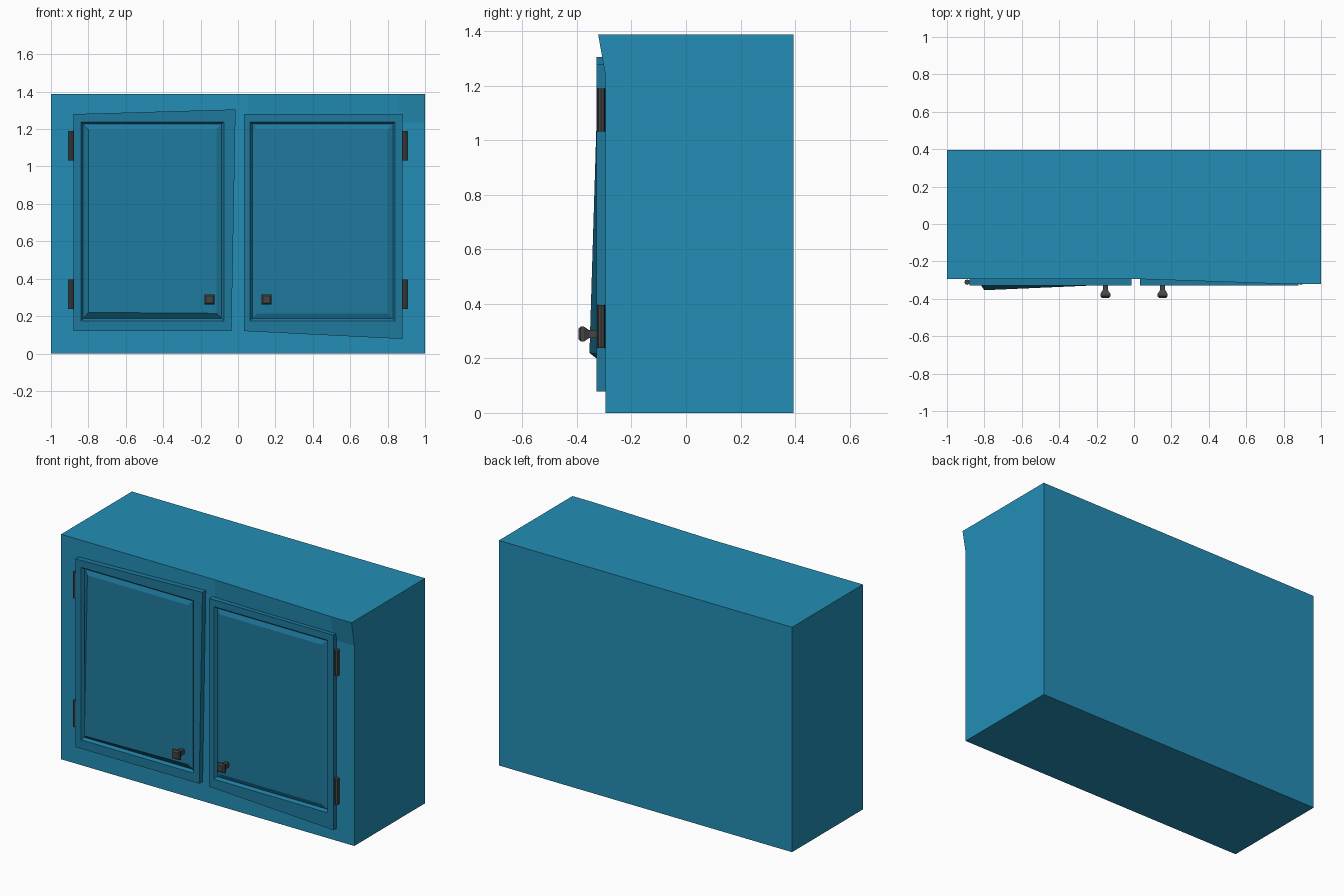
import bpy, bmesh
from mathutils import Vector

if "Cube" in bpy.data.objects:
    bpy.data.objects.remove(bpy.data.objects["Cube"])


def material(name, color):
    m = bpy.data.materials.new(name)
    m.diffuse_color = (*color, 1)
    m.use_nodes = True
    m.node_tree.nodes["Principled BSDF"].inputs["Base Color"].default_value = m.diffuse_color
    return m


BLUE = material("blue_paint", (0.017, 0.27, 0.465))
DOOR_BLUE = material("door_paint", (0.013, 0.195, 0.345))
METAL = material("dark_metal", (0.06, 0.06, 0.06))
FRONT = -0.295


def finish(bm, name, mat):
    bmesh.ops.recalc_face_normals(bm, faces=bm.faces)
    me = bpy.data.meshes.new(name)
    bm.to_mesh(me)
    bm.free()
    ob = bpy.data.objects.new(name, me)
    me.materials.append(mat)
    bpy.context.collection.objects.link(ob)
    return ob


def skin(bm, rings):
    """Bridge a list of equal-length point rings and cap both ends."""
    vs = [[bm.verts.new(p) for p in r] for r in rings]
    n = len(vs[0])
    for a, b in zip(vs, vs[1:]):
        for i in range(n):
            j = (i + 1) % n
            bm.faces.new((a[i], a[j], b[j], b[i]))
    bm.faces.new(vs[0])
    bm.faces.new(vs[-1])


def rect(x0, x1, z0, z1, y):
    return [Vector(p) for p in ((x0, y, z0), (x1, y, z0), (x1, y, z1), (x0, y, z1))]


# Cabinet body: cut box whose upper right front edge leans forward
bm = bmesh.new()
skin(bm, [rect(-1, 1, 0, 1.387, FRONT), rect(-1, 1, 0, 1.387, 0.395)])
for co, no in (((0.05, 0, 0), (1, 0, 0)), ((0.86, 0, 0), (1, 0, 0)),
               ((0, 0, 1.235), (0, 0, 1))):
    bmesh.ops.bisect_plane(bm, geom=bm.verts[:] + bm.edges[:] + bm.faces[:],
                           plane_co=co, plane_no=no)
for v in bm.verts:
    if v.co.y < 0 and v.co.z > 1.3 and v.co.x > 0.5:
        v.co.y = -0.322
finish(bm, "cabinet_body", BLUE)


# Doors: slab, frame, groove and raised panel, with a few crooked corners
def door(name, x0, x1, panel, outer_shift, panel_shift):
    z0, z1 = 0.12, 1.28
    p0, p1, q0, q1 = panel
    rings = [rect(x0, x1, z0, z1, FRONT), rect(x0, x1, z0, z1, -0.328)]
    for inset, y in ((0, -0.328), (0.012, -0.312), (0.04, -0.324)):
        rings.append(rect(p0 + inset, p1 - inset, q0 + inset, q1 - inset, y))
    for corner, shift in outer_shift.items():
        for r in rings[:2]:
            r[corner] += Vector(shift)
    for corner, shift in panel_shift.items():
        rings[-1][corner] += Vector(shift)
    bm = bmesh.new()
    skin(bm, rings)
    finish(bm, name, DOOR_BLUE)


door("left_door", -0.88, -0.035, (-0.84, -0.075, 0.175, 1.238),
     {2: (0.022, 0, 0.025)}, {0: (0, -0.03, 0.005)})
door("right_door", 0.033, 0.88, (0.065, 0.84, 0.175, 1.238),
     {1: (0, 0, -0.042)}, {})

for side, s in (("left", -1), ("right", 1)):
    # Hinge barrels
    for level, z in (("lower", 0.317), ("upper", 1.11)):
        bm = bmesh.new()
        bmesh.ops.create_cone(bm, cap_ends=True, segments=8, radius1=0.0145,
                              radius2=0.0145, depth=0.158)
        bmesh.ops.translate(bm, verts=bm.verts, vec=(s * 0.892, -0.311, z))
        finish(bm, f"{side}_{level}_hinge", METAL)

    # Square knob: slim stem flaring to a chamfered head
    bm = bmesh.new()
    x, z = s * 0.153, 0.289
    skin(bm, [rect(x - h, x + h, z - h, z + h, y) for h, y in
              ((0.014, -0.315), (0.014, -0.354), (0.018, -0.36),
               (0.027, -0.374), (0.027, -0.386), (0.019, -0.395))])
    finish(bm, f"{side}_knob", METAL)
